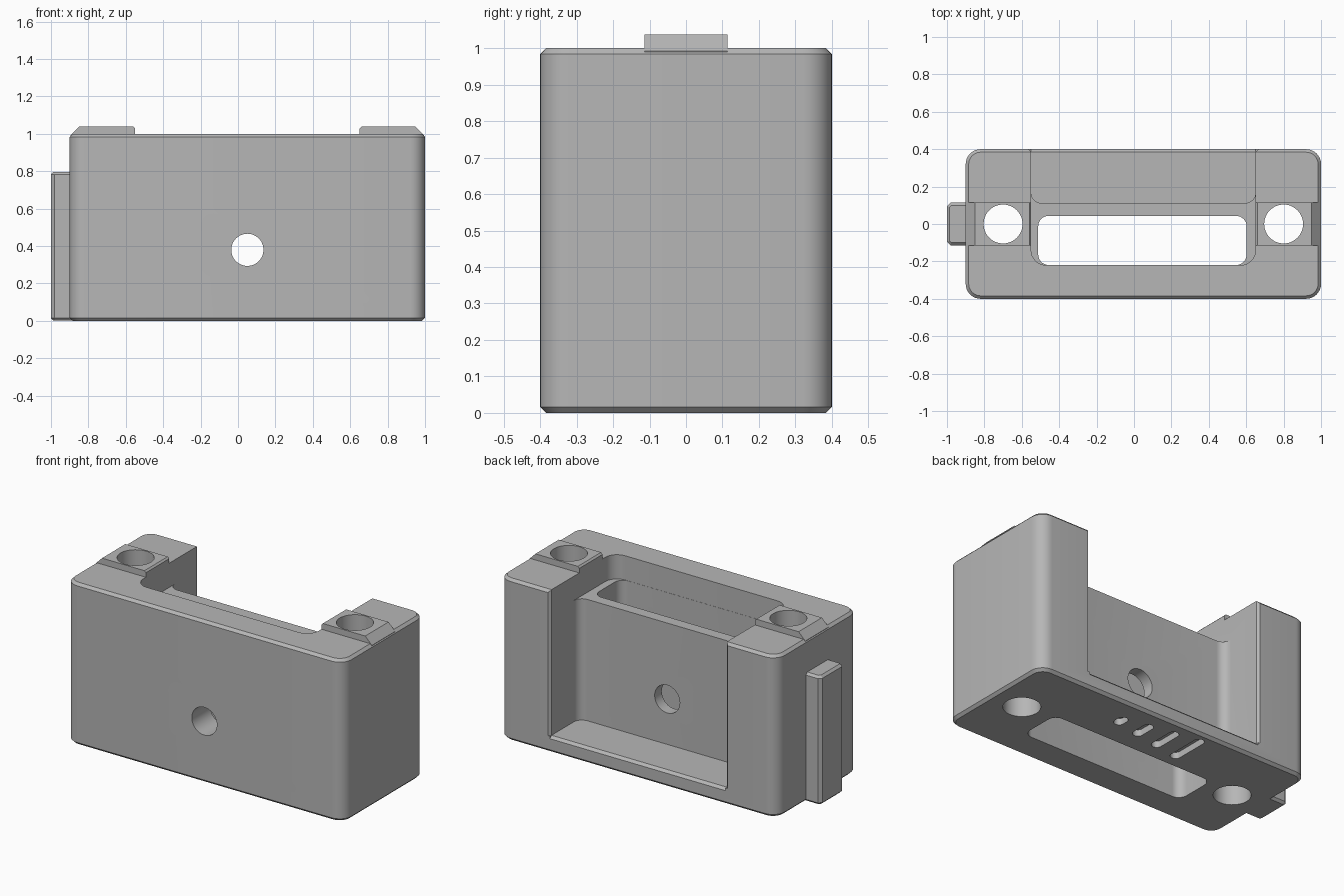
import bpy, bmesh, math
from mathutils import Matrix, Vector

old = bpy.data.objects.get("Cube")
if old:
    bpy.data.objects.remove(old, do_unlink=True)

grey = bpy.data.materials.new("plain grey")
grey.use_nodes = True
GREY = (0.47, 0.47, 0.47, 1)
grey.diffuse_color = GREY
grey.node_tree.nodes["Principled BSDF"].inputs["Base Color"].default_value = GREY


def rounded(x0, x1, y0, y1, radius, steps=8):
    """Outline of a rectangle with rounded corners, counter-clockwise."""
    points = []
    corners = ((x1, y1, -1, -1), (x0, y1, 1, -1), (x0, y0, 1, 1), (x1, y0, -1, 1))
    for i, (x, y, sx, sy) in enumerate(corners):
        for k in range(steps + 1):
            a = (i + k / steps) * math.pi / 2
            points.append((x + sx * radius + radius * math.cos(a),
                           y + sy * radius + radius * math.sin(a)))
    return points


def circle(x, y, radius, sides=48):
    return [(x + radius * math.cos(math.tau * i / sides),
             y + radius * math.sin(math.tau * i / sides)) for i in range(sides)]


def prism(name, outline, low, high, chamfer=0, upright=False):
    """Extrude an outline along z, or along y when it is drawn in x and z."""
    bm = bmesh.new()
    base = bm.faces.new([bm.verts.new((a, b, low)) for a, b in outline])
    top = bmesh.ops.extrude_face_region(bm, geom=[base])["geom"]
    bmesh.ops.translate(bm, vec=(0, 0, high - low),
                        verts=[v for v in top if isinstance(v, bmesh.types.BMVert)])
    if chamfer:
        rims = [e for e in bm.edges if abs(e.verts[0].co.z - e.verts[1].co.z) < 1e-5]
        bmesh.ops.bevel(bm, geom=rims, offset=chamfer, segments=1, affect='EDGES')
    if upright:
        bm.transform(Matrix.Rotation(math.pi / 2, 4, 'X'))
    bmesh.ops.recalc_face_normals(bm, faces=bm.faces[:])
    mesh = bpy.data.meshes.new(name)
    bm.to_mesh(mesh)
    bm.free()
    mesh.materials.append(grey)
    obj = bpy.data.objects.new(name, mesh)
    bpy.context.collection.objects.link(obj)
    return obj


def combine(target, tool, operation):
    """Apply a boolean and remove the helper."""
    tool.hide_render = True
    mod = target.modifiers.new("shape", 'BOOLEAN')
    mod.operation, mod.solver, mod.object = operation, 'EXACT', tool
    bpy.context.view_layer.objects.active = target
    bpy.ops.object.modifier_apply(modifier=mod.name)
    bpy.data.objects.remove(tool, do_unlink=True)


LEFT, RIGHT = -0.55, 0.65      # recess sides
MID = (LEFT + RIGHT) / 2

# Main block with rounded corners and chamfered rims
body = prism("housing", rounded(-0.9, 1, -0.4, 0.4, 0.08), 0, 1, 0.016)

# Raised tabs with a sloped outer end
for side in (-1, 1):
    shape = [(0.9, 0.9), (0.935, 0.9), (0.945, 0.992), (0.9, 1.038),
             (0.61, 1.038), (0.6, 1.028), (0.6, 0.9)]
    outline = [(MID + side * x, z) for x, z in shape]
    combine(body, prism("tab", outline, -0.114, 0.114, upright=True), 'UNION')

# Side rib
rib = prism("rib", rounded(-1, -0.8, -0.114, 0.114, 0.018, 1), 0.001, 0.797, 0.014)
combine(body, rib, 'UNION')

# Upper pocket, rear recess and the slot through the base
cuts = [
    prism("pocket", rounded(LEFT, RIGHT, -0.22, 0.6, 0.08), 0.85, 1.2),
    prism("recess", rounded(LEFT, RIGHT, 0.112, 0.6, 0.055), 0.1, 1.2),
    prism("slot", rounded(-0.512, 0.602, -0.219, 0.043, 0.055), -0.1, 0.95),
]

# Chamfered mouth of the rear recess
for x in (LEFT, RIGHT):
    cuts.append(prism("mouth", [(x - 0.015, 0.4), (x, 0.385), (x + 0.015, 0.4), (x, 0.415)],
                      0.1, 1.2))
sill = prism("sill", [(-0.011, -0.011), (0.011, -0.011), (0.011, 0.011), (-0.011, 0.011)],
             LEFT, RIGHT)
sill.data.transform(Matrix.Translation(Vector((0, 0.4, 0.1)))
                    @ Matrix.Rotation(math.pi / 4, 4, 'X')
                    @ Matrix.Rotation(math.pi / 2, 4, 'Y'))
cuts.append(sill)

# Vertical bolt holes and the cross hole
for x in (-0.7, 0.8):
    cuts.append(prism("bolt_hole", circle(x, 0, 0.104), -0.1, 1.2))
cuts.append(prism("cross_hole", circle(MID, 0.38, 0.086), -0.3, 0.6, upright=True))

# Shallow grooves of growing length under the base
for i in range(4):
    x, half = 0.287 - 0.158 * i, 0.045 + 0.028 * i
    cuts.append(prism("groove", rounded(x - 0.03, x + 0.03, 0.23 - half, 0.23 + half, 0.029),
                      -0.1, 0.04))

for cut in cuts:
    combine(body, cut, 'DIFFERENCE')

bpy.ops.object.select_all(action='DESELECT')
body.select_set(True)
bpy.context.view_layer.objects.active = body
bpy.ops.object.shade_smooth_by_angle(angle=math.radians(30))
